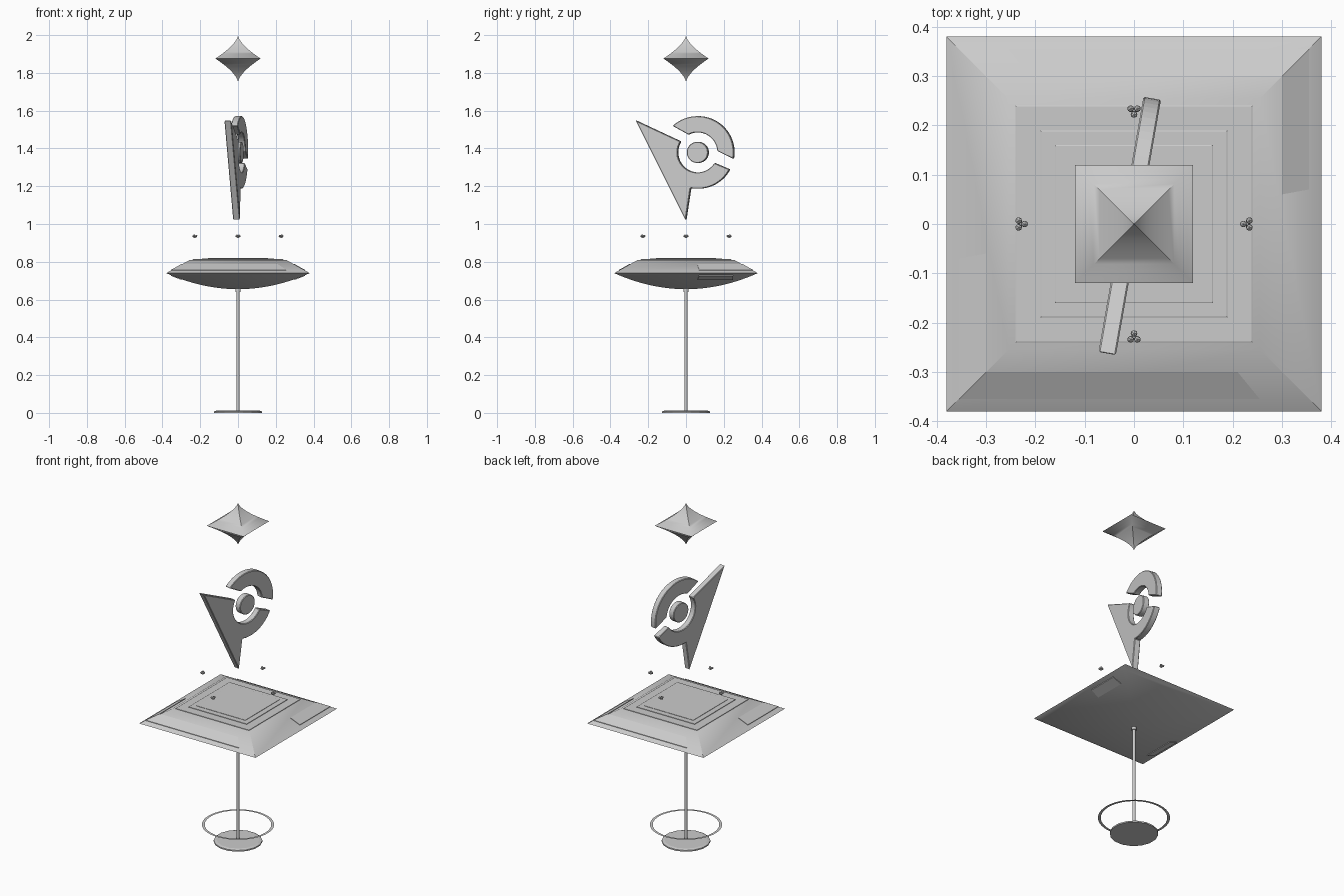
import bpy, bmesh
from math import sin, cos, pi, radians, sqrt

cube = bpy.data.objects.get("Cube")
if cube:
    bpy.data.objects.remove(cube, do_unlink=True)

grey = bpy.data.materials.new("plain_grey")
grey.use_nodes = True
grey.diffuse_color = (0.6, 0.6, 0.6, 1)
grey.node_tree.nodes["Principled BSDF"].inputs["Base Color"].default_value = (0.6, 0.6, 0.6, 1)


def finish(name, bm, smooth=None):
    bmesh.ops.remove_doubles(bm, verts=bm.verts, dist=1e-5)
    bmesh.ops.recalc_face_normals(bm, faces=bm.faces)
    mesh = bpy.data.meshes.new(name)
    bm.to_mesh(mesh)
    bm.free()
    mesh.materials.append(grey)
    obj = bpy.data.objects.new(name, mesh)
    bpy.context.collection.objects.link(obj)
    if smooth:
        bpy.ops.object.select_all(action="DESELECT")
        obj.select_set(True)
        bpy.context.view_layer.objects.active = obj
        bpy.ops.object.shade_smooth_by_angle(angle=radians(smooth))
    return obj


def lathe(name, profile, sides, smooth=None):
    """Spin (half width, z) points; four sides give an axis-aligned square."""
    bm = bmesh.new()
    k = sqrt(2) if sides == 4 else 1
    rings = []
    for r, z in profile:
        angles = [2 * pi * (i + 0.5) / sides for i in range(sides)]
        rings.append([bm.verts.new((r * k * cos(a), r * k * sin(a), z)) for a in angles])
    for low, high in zip(rings, rings[1:]):
        for i in range(sides):
            j = (i + 1) % sides
            bm.faces.new((low[i], low[j], high[j], high[i]))
    for ring, (r, z) in ((rings[0], profile[0]), (rings[-1], profile[-1])):
        if r > 0:
            bm.faces.new(ring)
    return finish(name, bm, smooth)


def prism(name, points, offset, bm=None):
    """Extrude a planar outline along an offset vector."""
    bm = bmesh.new()
    face = bm.faces.new([bm.verts.new(p) for p in points])
    out = bmesh.ops.extrude_face_region(bm, geom=[face])
    new = [v for v in out["geom"] if isinstance(v, bmesh.types.BMVert)]
    bmesh.ops.translate(bm, verts=new, vec=offset)
    return finish(name, bm)


# Foot, pole and floating flat hoop
lathe("base_disc", [(0.13, 0), (0.13, 0.008), (0.115, 0.012)], 16)
lathe("pole", [(0.008, 0.01), (0.008, 0.67)], 12, 40)
lathe("pole_collar", [(0.014, 0.64), (0.014, 0.67)], 12, 40)
bm = bmesh.new()
hoop = [[bm.verts.new((r * cos(2 * pi * i / 48), r * sin(2 * pi * i / 48), 0.1))
         for i in range(48)] for r in (0.178, 0.193)]
for i in range(48):
    j = (i + 1) % 48
    bm.faces.new((hoop[0][i], hoop[1][i], hoop[1][j], hoop[0][j]))
finish("floating_hoop", bm)

# Square platform with a curved underside and a sloped rim
EDGE, RIM_Z, LOW_Z = 0.38, 0.74, 0.655


def under_z(d):
    return LOW_Z + (RIM_Z - LOW_Z) * (d / EDGE) ** 2


def slope_z(d):
    return RIM_Z + (EDGE - d) * 0.56


bowl = [(EDGE * i / 12, under_z(EDGE * i / 12)) for i in range(13)]
lathe("platform", bowl + [(0.255, slope_z(0.255))], 4, 30)
for label, half, top in (("outer", 0.24, 0.814), ("middle", 0.19, 0.818), ("inner", 0.16, 0.821)):
    lathe(label + "_deck_step", [(half, 0.8), (half, top - 0.001), (half - 0.002, top)], 4)

# Raised corner bands, repeated on the opposite corner
OUT, INN = 0.355, 0.30
for side, s in (("back", 1), ("front", -1)):
    long_arm = [(-0.255, OUT), (OUT, OUT), (INN, INN), (-0.21, INN)]
    short_arm = [(OUT, OUT), (OUT, 0.07), (INN, 0.06), (INN, INN)]
    lower_arm = [(OUT, 0.25), (OUT, 0.07), (INN, 0.06), (INN, 0.25)]
    for label, plan, height, lift in (("long_band", long_arm, slope_z, 0.003),
                                      ("short_band", short_arm, slope_z, 0.003),
                                      ("lower_band", lower_arm, under_z, -0.004)):
        axis = 1 if label == "long_band" else 0
        pts = [(s * p[0], s * p[1], height(p[axis])) for p in plan]
        prism(side + "_" + label, pts, (0, 0, lift))

# Small three-lobed studs hovering above the deck
for n, label in enumerate(("left", "back", "right", "front")):
    a = n * pi / 2
    bm = bmesh.new()
    for k in range(3):
        b = a + pi + k * 2 * pi / 3
        res = bmesh.ops.create_icosphere(bm, subdivisions=1, radius=0.0075)
        bmesh.ops.translate(bm, verts=res["verts"], vec=(
            0.23 * cos(a) + 0.008 * cos(b), 0.23 * sin(a) + 0.008 * sin(b), 0.936))
    res = bmesh.ops.create_cone(bm, segments=6, radius1=0.006, radius2=0.002, depth=0.018)
    bmesh.ops.translate(bm, verts=res["verts"], vec=(0.23 * cos(a), 0.23 * sin(a), 0.936))
    finish(label + "_stud", bm)

# Upright emblem, turned slightly about the vertical
CY, CZ, RO, RI, THICK = 0.063, 1.379, 0.192, 0.106, 0.036


def arc(r, start, end, n=24):
    angles = [radians(start + (end - start) * i / n) for i in range(n + 1)]
    return [(CY + r * cos(a), CZ + r * sin(a)) for a in angles]


emblem = {
    "emblem_pointer": [(-0.264, 1.548), (0, 1.02)] + arc(RO, -101, -28) + arc(RI, -32, -213),
    "emblem_arch": arc(RO, -10, 133) + arc(RI, 117, 4),
    "emblem_dot": arc(0.056, 0, 352, 44),
}
for name, outline in emblem.items():
    pts = [(-THICK / 2, y / cos(radians(10)), z) for y, z in outline]
    part = prism(name, pts, (THICK, 0, 0))
    part.rotation_euler.z = radians(-10)
    part.location.x = -0.008
    bevel = part.modifiers.new("soft_edges", "BEVEL")
    bevel.width = 0.003
    bevel.segments = 1
    bevel.limit_method = "ANGLE"

# Concave four-sided gem on top
MID = 1.876
STEPS = 14
lower = [(0.12 * (i / STEPS) ** 1.6, 1.75 + (MID - 1.75) * i / STEPS) for i in range(STEPS)]
upper = [(0.12 * (1 - i / STEPS) ** 1.6, MID + (2 - MID) * i / STEPS) for i in range(STEPS + 1)]
lathe("top_gem", lower + upper, 4, 50)
